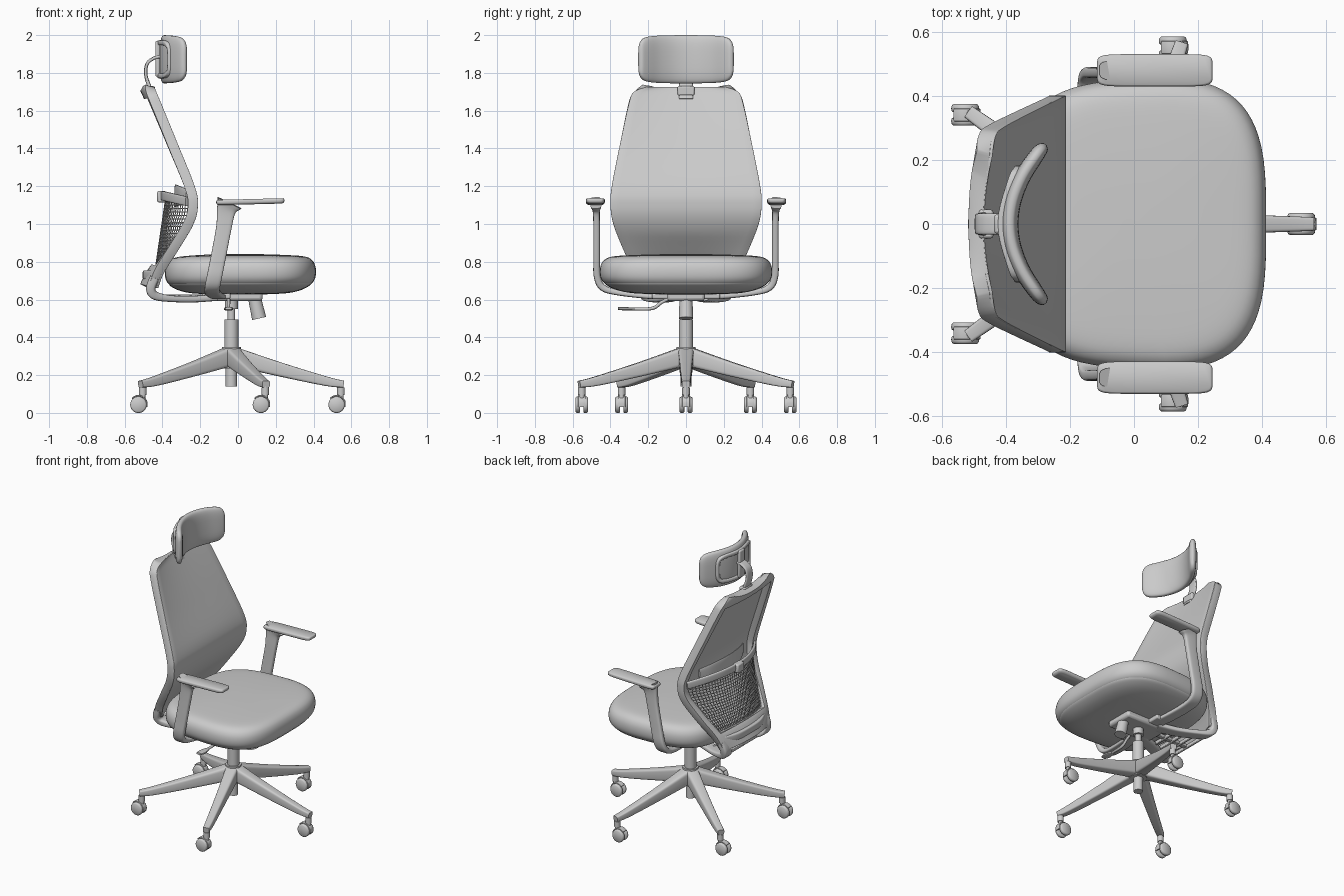
import bpy, bmesh
from math import cos, sin, pi, copysign
from mathutils import Vector


def make(name, verts, faces, recalc=True, angle=0.7):
    me = bpy.data.meshes.new(name)
    me.from_pydata([tuple(v) for v in verts], [], faces)
    if recalc:
        bm = bmesh.new()
        bm.from_mesh(me)
        bmesh.ops.recalc_face_normals(bm, faces=bm.faces)
        bm.to_mesh(me)
        bm.free()
    me.shade_smooth()
    me.set_sharp_from_angle(angle=angle)
    ob = bpy.data.objects.new(name, me)
    bpy.context.collection.objects.link(ob)
    return ob


def spline(pts, k, closed=False):
    """Catmull-Rom through tuples of any length."""
    n, out = len(pts), []
    get = (lambda i: pts[i % n]) if closed else (lambda i: pts[max(0, min(n - 1, i))])
    for i in range(n if closed else n - 1):
        for j in range(k):
            t = j / k
            out.append([0.5 * (2 * b + (c - a) * t + (2 * a - 5 * b + 4 * c - d) * t * t
                               + (3 * b - a - 3 * c + d) * t ** 3)
                        for a, b, c, d in zip(get(i - 1), get(i), get(i + 1), get(i + 2))])
    return out if closed else out + [list(pts[-1])]


def sweep(name, pts, side, n=4, k=5, seg=24, closed=False):
    """Superellipse section swept along (x, y, z, width, height); width lies along side."""
    rows = spline(pts, k, closed)
    m, verts, faces = len(rows), [], []
    for i, (x, y, z, w, h) in enumerate(rows):
        a = rows[(i - 1) % m if closed else max(i - 1, 0)]
        b = rows[(i + 1) % m if closed else min(i + 1, m - 1)]
        T = (Vector(b[:3]) - Vector(a[:3])).normalized()
        A = Vector(side)
        A = (A - A.dot(T) * T).normalized()
        B = T.cross(A)
        for j in range(seg):
            c, s = cos(2 * pi * j / seg), sin(2 * pi * j / seg)
            verts.append(Vector((x, y, z)) + A * copysign(abs(c) ** (2 / n), c) * w / 2
                         + B * copysign(abs(s) ** (2 / n), s) * h / 2)
    for i in range(m if closed else m - 1):
        p, q = i * seg, (i + 1) % m * seg
        faces += [(p + j, p + (j + 1) % seg, q + (j + 1) % seg, q + j) for j in range(seg)]
    if not closed:
        faces += [tuple(range(seg)), tuple(range((m - 1) * seg, m * seg))]
    return make(name, verts, faces)


def rod(name, p, q, r, r2=None):
    side = (1, 0, 0) if abs(q[0] - p[0]) < 0.05 else (0, 1, 0)
    r2 = r2 or r
    return sweep(name, [(*p, 2 * r, 2 * r), (*q, 2 * r2, 2 * r2)], side, n=2, k=1)


def box(name, c, size, bevel=0.008):
    x, y, z = [s / 2 for s in size]
    v = [(c[0] + a * x, c[1] + b * y, c[2] + d * z) for a in (-1, 1) for b in (-1, 1) for d in (-1, 1)]
    ob = make(name, v, [(0, 1, 3, 2), (4, 5, 7, 6), (0, 1, 5, 4), (2, 3, 7, 6), (0, 2, 6, 4), (1, 3, 7, 5)])
    m = ob.modifiers.new("bevel", 'BEVEL')
    m.width, m.segments = bevel, 2
    return ob


X, Y, Z = (1, 0, 0), (0, 1, 0), (0, 0, 1)
CX = -0.035

# five-star base with casters
for i in range(5):
    a = 2 * pi * i / 5
    c, s = cos(a), sin(a)
    leg = [(0.02, 0.297, 0.085, 0.10), (0.25, 0.232, 0.066, 0.075),
           (0.50, 0.168, 0.05, 0.05), (0.595, 0.152, 0.042, 0.036)]
    sweep("base_leg", [(CX + r * c, r * s, z, w, h) for r, z, w, h in leg], (-s, c, 0), n=5)
    x, y = CX + 0.58 * c, 0.58 * s
    rod("caster_stem", (x, y, 0.06), (x, y, 0.15), 0.014)
    rod("caster_collar", (x, y, 0.095), (x, y, 0.135), 0.02)
    wx = x - 0.023
    for d in (-1, 1):
        sweep("caster_wheel", [(wx, y + d * o, 0.043, 2 * r, 2 * r) for o, r in
              ((0.009, 0.038), (0.013, 0.043), (0.027, 0.043), (0.034, 0.036))], X, n=2, k=2)
    sweep("caster_hood", [(wx + 0.046 * cos(t), y, 0.045 + 0.046 * sin(t), 0.04, 0.008)
          for t in (-0.3, 0.4, 1.1, 1.8, 2.4)], Y, k=3, seg=12)

# central column
rod("column_foot", (CX, 0, 0.14), (CX, 0, 0.26), 0.03)
rod("base_hub", (CX, 0, 0.235), (CX, 0, 0.35), 0.055, 0.05)
rod("column_sleeve", (CX, 0, 0.34), (CX, 0, 0.495), 0.037)
rod("gas_piston", (CX, 0, 0.49), (CX, 0, 0.6), 0.02)
rod("column_socket", (CX, 0, 0.55), (CX, 0, 0.66), 0.034)

# tilt mechanism, lever and tension knob
box("mechanism", (-0.03, 0, 0.62), (0.32, 0.2, 0.055), 0.015)
box("mechanism_crossbar", (-0.09, 0, 0.618), (0.1, 0.36, 0.03))
rod("tension_knob_shaft", (0.07, 0, 0.64), (0.09, 0, 0.58), 0.018)
rod("tension_knob", (0.087, 0, 0.61), (0.112, 0, 0.5), 0.034, 0.038)
sweep("height_lever", [(-0.05, -0.08, 0.61, 0.018, 0.018), (-0.05, -0.13, 0.585, 0.018, 0.018),
      (-0.05, -0.18, 0.553, 0.018, 0.018), (-0.05, -0.29, 0.55, 0.02, 0.014)], X, n=2, seg=12)
sweep("lever_paddle", [(-0.05, -0.27, 0.55, 0.03, 0.014), (-0.05, -0.32, 0.551, 0.05, 0.018),
      (-0.05, -0.36, 0.553, 0.035, 0.014)], X, n=3, seg=16)


# seat cushion and the shell beneath, narrowing towards the back
def seat_part(name, layers):
    ob = sweep(name, [(0.013, 0, z, 0.80 * f, 0.915 * f) for z, f in layers], X, n=3.3, k=4, seg=72)
    for v in ob.data.vertices:
        v.co.y *= 1 + 0.14 * min(0, v.co.x - 0.08)
        v.co.z -= 0.09 * min(0, v.co.x + 0.1) ** 2
    return ob


seat_part("seat_cushion", [(0.675, 0.90), (0.69, 0.955), (0.715, 0.99), (0.75, 1.0), (0.785, 0.985),
                           (0.812, 0.94), (0.828, 0.85), (0.835, 0.65), (0.84, 0.3), (0.841, 0.02)])
seat_part("seat_shell", [(0.628, 0.35), (0.634, 0.62), (0.65, 0.8), (0.675, 0.92), (0.695, 0.955)])

# backrest: (front x, z, half width) from top to bottom
prof = spline([(-0.445, 1.725, 0.21), (-0.435, 1.70, 0.275), (-0.41, 1.64, 0.302), (-0.32, 1.42, 0.35),
               (-0.232, 1.2, 0.393), (-0.215, 1.1, 0.40), (-0.238, 1.0, 0.385), (-0.32, 0.86, 0.33),
               (-0.395, 0.74, 0.27), (-0.425, 0.66, 0.235)], 6)


def back_grid(name, rim, dx, thick):
    verts, faces, N = [], [], 16
    for x, z, w in prof:
        bow = 0.025 * max(0, (z - 1.2) / 0.5) + 0.05 * max(0, (0.95 - z) / 0.3)
        inner = w - 0.045
        for y in [-w] + [inner * (2 * j / (N - 2) - 1) for j in range(N - 1)] + [w]:
            verts.append((x + dx - bow * (1 - (y / w) ** 2), y, z))
    for r in range(len(prof) - 1):
        for c in range(N):
            if not rim or c in (0, N - 1) or r < 9 or r > len(prof) - 9:
                p = r * (N + 1) + c
                faces.append((p, p + N + 1, p + N + 2, p + 1))
    ob = make(name, verts, faces, recalc=False)
    m = ob.modifiers.new("thickness", 'SOLIDIFY')
    m.thickness, m.offset, m.use_even_offset = thick, -1, True
    m = ob.modifiers.new("bevel", 'BEVEL')
    m.width, m.segments, m.limit_method, m.angle_limit = min(0.01, thick / 3), 2, 'ANGLE', 0.9
    return ob


back_grid("back_fabric", False, 0.003, 0.01)
back_grid("back_frame", True, 0.0, 0.05)

# back supports running under the seat
for s in (-1, 1):
    sweep("back_support", [(-0.44, s * 0.235, 0.72, 0.06, 0.05), (-0.462, s * 0.22, 0.66, 0.07, 0.05),
          (-0.44, s * 0.2, 0.622, 0.08, 0.045), (-0.36, s * 0.17, 0.605, 0.08, 0.035),
          (-0.24, s * 0.12, 0.602, 0.08, 0.035), (-0.12, s * 0.08, 0.61, 0.08, 0.035)], Y)
for x, w in ((-0.43, 0.38), (-0.37, 0.33), (-0.31, 0.28), (-0.25, 0.24)):
    box("support_rib", (x, 0, 0.61), (0.015, w, 0.025), 0.004)
box("support_spine", (-0.29, 0, 0.615), (0.3, 0.03, 0.022), 0.004)
sweep("back_lower_rail", [(-0.44, -0.23, 0.73, 0.05, 0.03), (-0.482, -0.12, 0.73, 0.05, 0.03),
      (-0.49, 0, 0.73, 0.05, 0.03), (-0.482, 0.12, 0.73, 0.05, 0.03), (-0.44, 0.23, 0.73, 0.05, 0.03)], Z)

# lumbar support: bow, slider and woven mesh
sweep("lumbar_bow", [(-0.27 - 0.13 * (1 - u * u), 0.375 * u, 1.12 + 0.03 * (1 - u * u), 0.05, 0.02)
      for u in (-1, -0.7, -0.35, 0, 0.35, 0.7, 1)], Z)
box("lumbar_slider", (-0.405, 0, 1.145), (0.045, 0.07, 0.06))
sweep("lumbar_pad", [(-0.27 - 0.06 * (1 - u * u), 0.24 * u, 1.15, 0.12 - 0.05 * u * u, 0.014)
      for u in (-1, -0.6, 0, 0.6, 1)], Z, n=3)
R, C = 18, 36
verts = []
for i in range(R + 1):
    t = i / R
    z = 1.12 - 0.34 * t
    x, _, w = min(prof, key=lambda p: abs(p[1] - z))
    for j in range(C + 1):
        u = 2 * j / C - 1
        xc = min(-0.385 - 0.05 * t, x - 0.04)
        verts.append((x - 0.035 + (xc - x + 0.035) * (1 - u * u), u * (w - 0.025), z))
mesh = make("lumbar_mesh", verts, [(i * (C + 1) + j, (i + 1) * (C + 1) + j, (i + 1) * (C + 1) + j + 1,
            i * (C + 1) + j + 1) for i in range(R) for j in range(C)], recalc=False)
mesh.modifiers.new("weave", 'WIREFRAME').thickness = 0.006

# headrest pad, rear ring and curved stem
half = [(1, 0.12, 0.012), (0.965, 0.185, 0.036), (0.86, 0.232, 0.048), (0.6, 0.25, 0.052), (0.3, 0.254, 0.054)]
rows = [(-u, h, t) for u, h, t in half] + [(0, 0.256, 0.054)] + half[::-1]
sweep("headrest_pad", [(-0.388 + 0.112 * u * u, 0.248 * u, 1.872, h, t) for u, h, t in rows], Z, n=3, k=4, seg=32)
ring = [(-0.17, 0), (-0.165, 0.06), (-0.13, 0.085), (0, 0.088), (0.13, 0.085), (0.165, 0.06), (0.17, 0),
        (0.165, -0.06), (0.13, -0.085), (0, -0.088), (-0.13, -0.085), (-0.165, -0.06)]
sweep("headrest_rear_ring", [(-0.412 + 1.82 * y * y, y, 1.872 + z, 0.03, 0.026) for y, z in ring],
      X, closed=True, seg=16)
sweep("headrest_stem", [(-0.45, 0, 1.66, 0.08, 0.03), (-0.467, 0, 1.72, 0.075, 0.022),
      (-0.488, 0, 1.79, 0.065, 0.018), (-0.48, 0, 1.85, 0.065, 0.018), (-0.44, 0, 1.88, 0.065, 0.018),
      (-0.41, 0, 1.885, 0.065, 0.02)], Y)
box("stem_clamp", (-0.462, 0, 1.705), (0.045, 0.09, 0.05))
box("headrest_bracket", (-0.425, 0, 1.875), (0.024, 0.06, 0.19))

# armrests
for s in (-1, 1):
    sweep("arm_post", [(x, s * y, z, w, h) for x, y, z, w, h in
          ((-0.045, 0.478, 1.112, 0.14, 0.06), (-0.062, 0.475, 1.07, 0.10, 0.038),
           (-0.075, 0.473, 0.98, 0.082, 0.035), (-0.105, 0.473, 0.82, 0.08, 0.035),
           (-0.125, 0.47, 0.72, 0.08, 0.036), (-0.136, 0.44, 0.663, 0.08, 0.036),
           (-0.135, 0.36, 0.637, 0.08, 0.03), (-0.11, 0.2, 0.617, 0.08, 0.026),
           (-0.09, 0.1, 0.615, 0.08, 0.026))], X)
    pad = sweep("arm_pad", [(0.065, s * 0.48, z, w, h) for z, w, h in
                ((1.104, 0.335, 0.078), (1.112, 0.358, 0.098), (1.126, 0.36, 0.1), (1.132, 0.35, 0.09))],
                X, n=7, k=3, seg=48)
    for v in pad.data.vertices:
        v.co.z += 0.025 * (v.co.x - 0.065)
